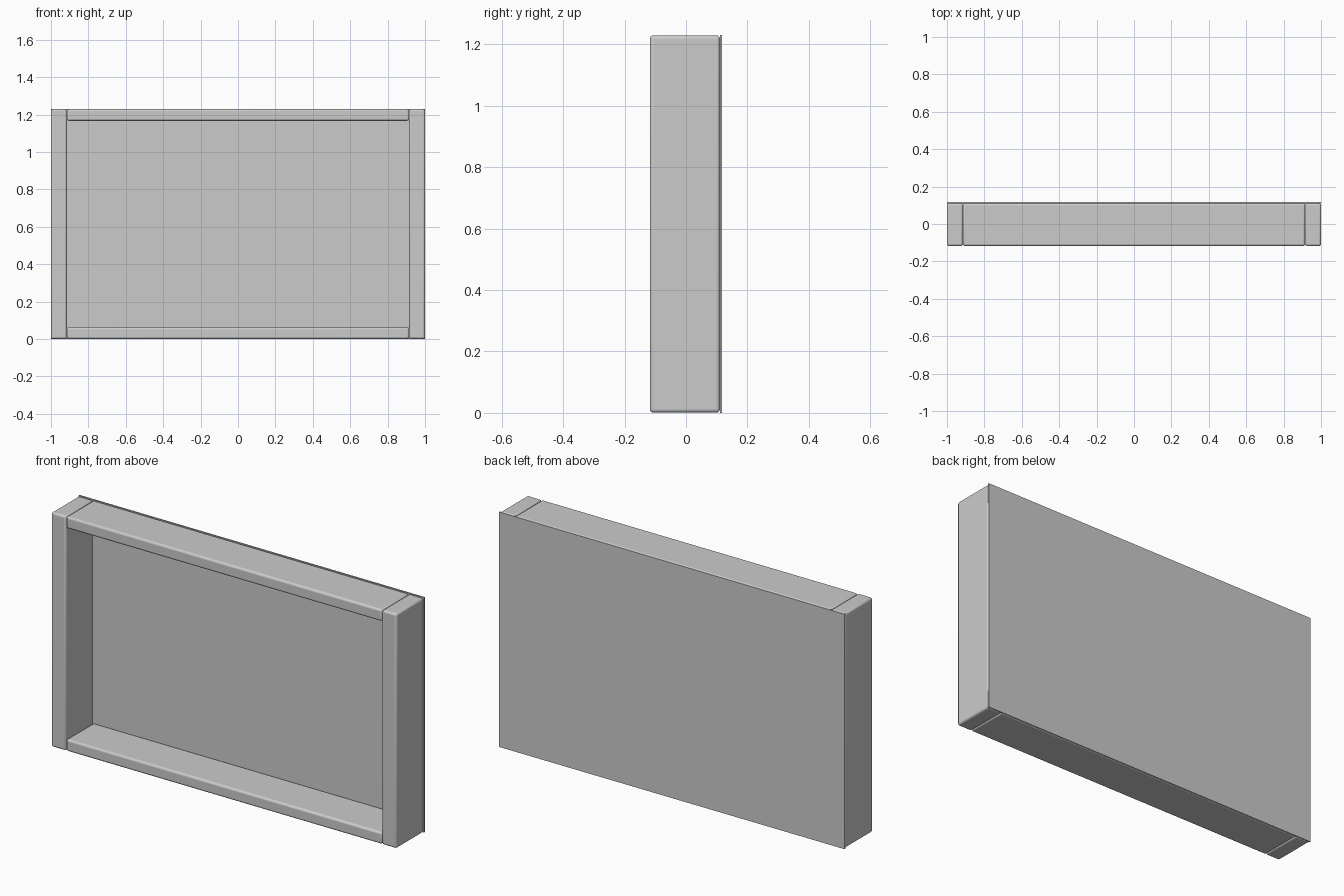
import bpy

if "Cube" in bpy.data.objects:
    bpy.data.objects.remove(bpy.data.objects["Cube"])

W, D, H = 2.0, 0.235, 1.23      # overall size
POST, RAIL, BACK = 0.085, 0.062, 0.007
BEVEL = 0.011


def box(name, lo, hi, bevel=0.0):
    """Box between two corners, optionally with rounded edges."""
    bpy.ops.mesh.primitive_cube_add(size=1, location=[(a + b) / 2 for a, b in zip(lo, hi)])
    ob = bpy.context.object
    ob.name = name
    ob.scale = [b - a for a, b in zip(lo, hi)]
    bpy.ops.object.transform_apply(location=False, rotation=False, scale=True)
    if bevel:
        mod = ob.modifiers.new("rounded_edges", 'BEVEL')
        mod.width = bevel
        mod.segments = 4
        bpy.ops.object.shade_smooth_by_angle()
    return ob


front, back = -D / 2, D / 2
inner = W / 2 - POST

# thin back panel with crisp edges
box("back_panel", (-W / 2, back - BACK, 0), (W / 2, back, H))

# upright side boards
for side, x in (("left", -W / 2), ("right", inner)):
    box(side + "_side_board", (x, front, 0.001), (x + POST, back - BACK, H - 0.001), BEVEL)

# horizontal boards between the sides
for part, z in (("bottom", 0.001), ("top", H - RAIL - 0.001)):
    box(part + "_board", (-inner, front, z), (inner, back - BACK, z + RAIL), BEVEL)
